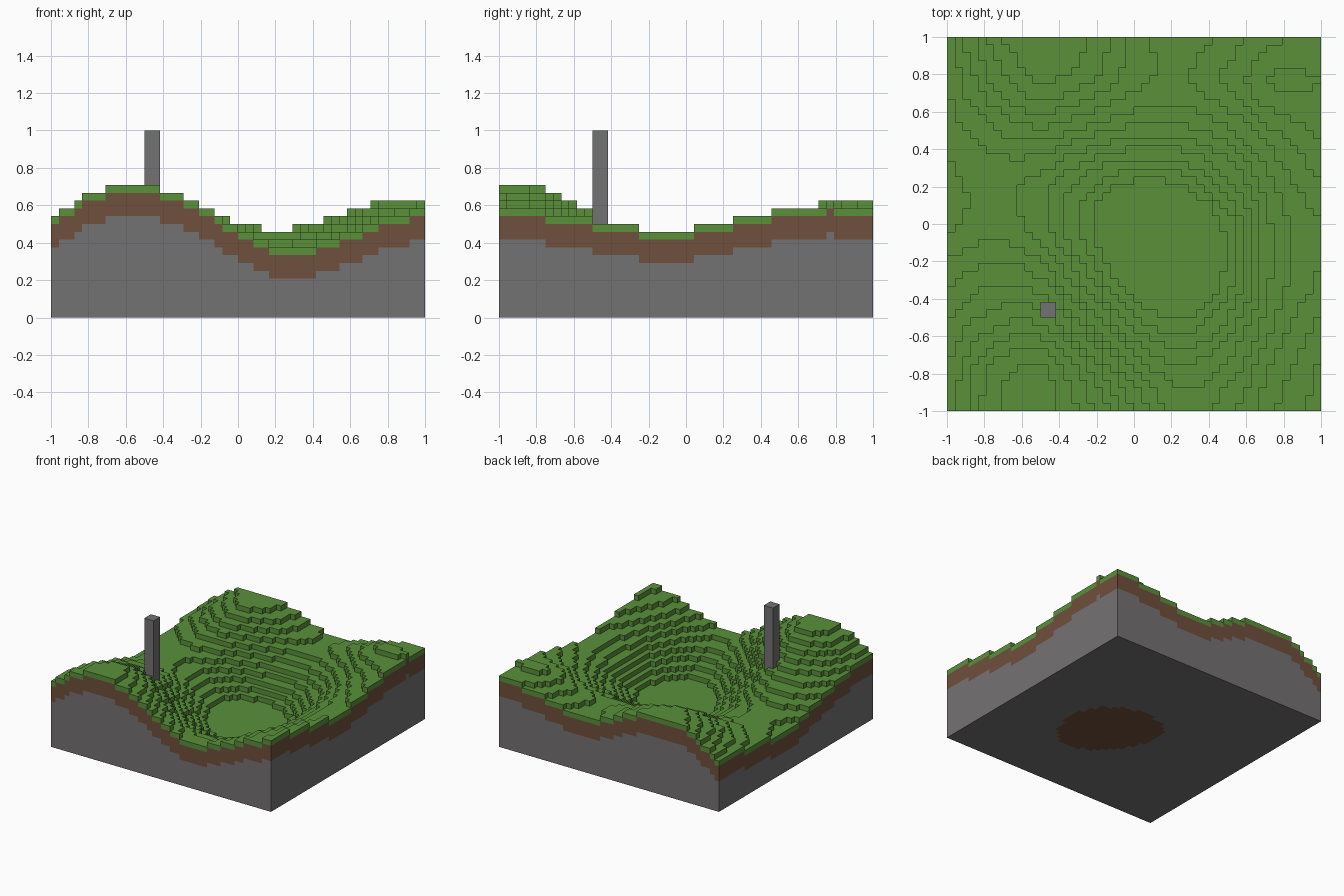
import bpy, bmesh, math
from mathutils import Vector

cube = bpy.data.objects.get("Cube")
if cube:
    bpy.data.objects.remove(cube, do_unlink=True)

N = 48            # cells per side
V = 2 / N         # block size
GRASS, DIRT = 1, 3  # layer thicknesses in blocks

# Coarse relief in block heights: rows run front to back, columns run -x to +x
RELIEF = [
    [13.5, 16.8, 17.6, 15.5, 12.2, 9.7, 10.8, 12.9, 14.6],
    [12.9, 16.1, 17.0, 14.0, 9.8, 8.0, 9.2, 12.2, 14.1],
    [11.9, 13.4, 13.6, 10.0, 6.2, 4.9, 7.0, 10.9, 13.1],
    [10.4, 11.4, 10.6, 7.0, 3.2, 2.5, 5.3, 10.2, 12.1],
    [8.8, 9.5, 8.4, 5.3, 2.5, 2.5, 5.5, 10.3, 12.0],
    [8.8, 9.4, 8.8, 6.8, 5.3, 5.7, 8.0, 11.2, 13.2],
    [9.4, 10.9, 11.8, 10.6, 9.6, 9.6, 10.8, 13.0, 14.3],
    [9.9, 13.1, 15.0, 14.0, 12.3, 11.8, 13.1, 15.1, 15.0],
    [10.3, 14.6, 15.7, 15.2, 12.6, 11.4, 12.4, 13.7, 14.4],
]


def spline(vals, t):
    """Smooth curve through evenly spaced values."""
    p = [2 * vals[0] - vals[1]] + list(vals) + [2 * vals[-1] - vals[-2]]
    k = min(int(t), len(vals) - 2)
    f = t - k
    a, b, c, d = p[k:k + 4]
    return b + 0.5 * f * (c - a + f * (2 * a - 5 * b + 4 * c - d
                                       + f * (3 * (b - c) + d - a)))


def column_height(i, j):
    u, v = (i + 0.5) / 6, (j + 0.5) / 6
    h = spline([spline(row, u) for row in RELIEF], v)
    return max(4, min(17, math.floor(h)))


def make_material(name, rgb):
    m = bpy.data.materials.new(name)
    m.use_nodes = True
    m.diffuse_color = (*rgb, 1)
    bsdf = m.node_tree.nodes["Principled BSDF"]
    bsdf.inputs["Base Color"].default_value = (*rgb, 1)
    bsdf.inputs["Roughness"].default_value = 0.9
    return m


grass = make_material("grass green", (0.102, 0.278, 0.042))
dirt = make_material("dirt brown", (0.162, 0.080, 0.045))
stone = make_material("stone grey", (0.175, 0.168, 0.171))

H = [[column_height(i, j) for j in range(N)] for i in range(N)]
layers = {"grass_layer": (bmesh.new(), grass),
          "dirt_layer": (bmesh.new(), dirt),
          "stone_base": (bmesh.new(), stone)}


def quad(layer, pts):
    """Add a face given in block units."""
    bm = layers[layer][0]
    bm.faces.new([bm.verts.new(Vector((x * V - 1, y * V - 1, z * V)))
                  for x, y, z in pts])


def wall(layer, p, q, z0, z1):
    if z1 > z0:
        quad(layer, [(*p, z0), (*q, z0), (*q, z1), (*p, z1)])


for i in range(N):
    for j in range(N):
        h = H[i][j]
        c = [(i, j), (i + 1, j), (i + 1, j + 1), (i, j + 1)]
        # turf on top, underside below (dirt reaches through under the pit)
        quad("grass_layer", [(*p, h) for p in c])
        quad("stone_base" if h > GRASS + DIRT else "dirt_layer",
             [(*p, 0) for p in reversed(c)])
        for k, (di, dj) in enumerate([(0, -1), (1, 0), (0, 1), (-1, 0)]):
            p, q = c[k], c[(k + 1) % 4]
            a, b = i + di, j + dj
            if 0 <= a < N and 0 <= b < N:
                # terrace riser
                wall("grass_layer", p, q, H[a][b], h)
            else:
                # cut edge showing the three strata
                top, low = h - GRASS, max(0, h - GRASS - DIRT)
                wall("grass_layer", p, q, top, h)
                wall("dirt_layer", p, q, low, top)
                wall("stone_base", p, q, 0, low)


def finish(name, bm, mat):
    bmesh.ops.remove_doubles(bm, verts=bm.verts, dist=V * 0.01)
    mesh = bpy.data.meshes.new(name)
    bm.to_mesh(mesh)
    bm.free()
    mesh.materials.append(mat)
    bpy.context.collection.objects.link(bpy.data.objects.new(name, mesh))


for name, (bm, mat) in layers.items():
    finish(name, bm, mat)

# Stone pillar, two blocks square, rising to the full height
base = min(H[i][j] for i in (12, 13) for j in (12, 13)) - 1
top = 24
bm = bmesh.new()
bmesh.ops.create_cube(bm, size=1)
for v in bm.verts:
    v.co = Vector(((13 + v.co.x * 2) * V - 1, (13 + v.co.y * 2) * V - 1,
                   ((base + top) / 2 + v.co.z * (top - base)) * V))
finish("stone_pillar", bm, stone)
